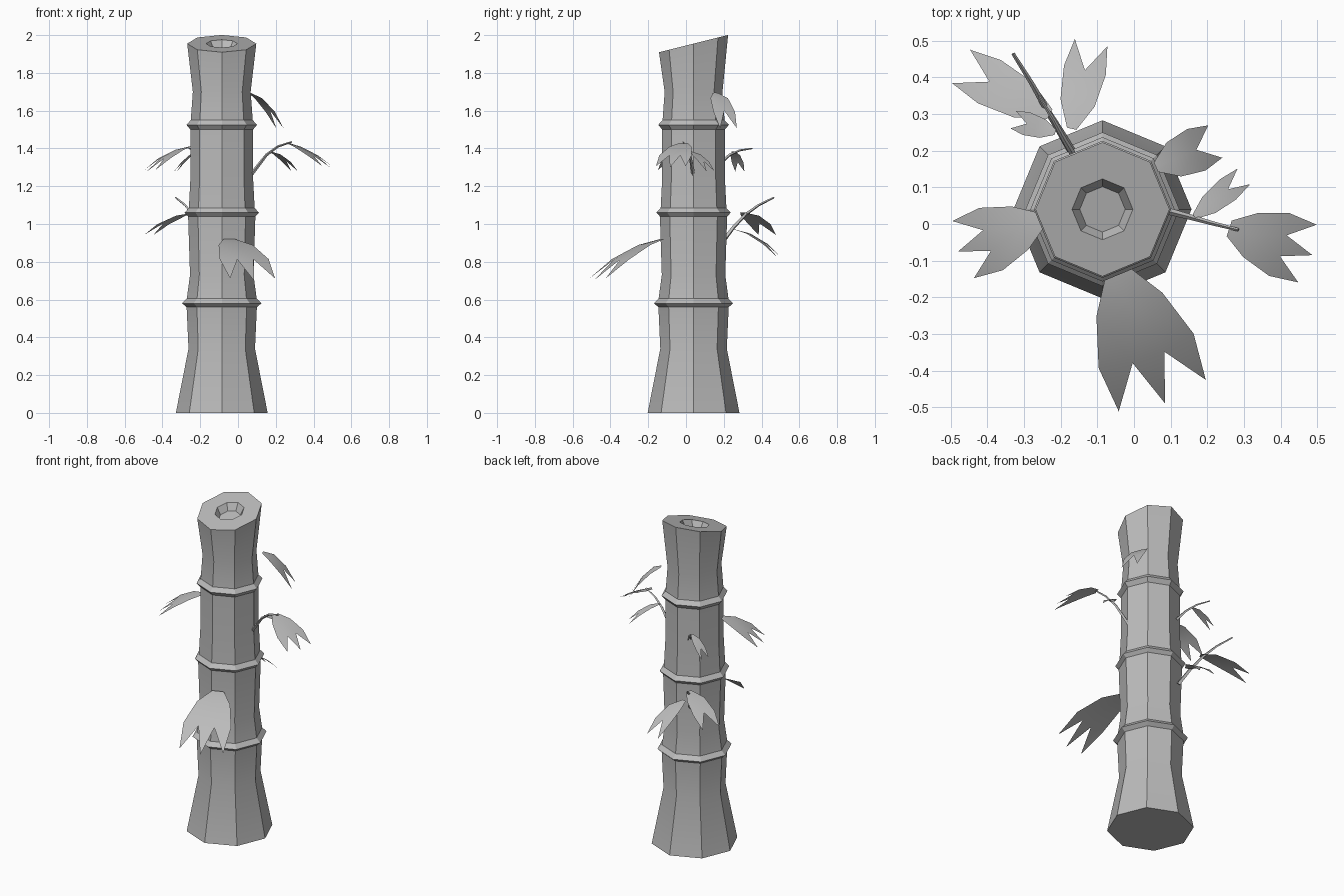
import bpy, bmesh, math
from mathutils import Vector

if "Cube" in bpy.data.objects:
    bpy.data.objects.remove(bpy.data.objects["Cube"])

mat = bpy.data.materials.new("plain_grey")
mat.diffuse_color = (0.5, 0.5, 0.5, 1)
mat.use_nodes = True
mat.node_tree.nodes["Principled BSDF"].inputs["Base Color"].default_value = mat.diffuse_color


def make_object(name, verts, faces, angle):
    me = bpy.data.meshes.new(name)
    me.from_pydata(verts, [], faces)
    bm = bmesh.new()
    bm.from_mesh(me)
    bmesh.ops.recalc_face_normals(bm, faces=bm.faces)
    if sum(f.normal.z for f in bm.faces) < 0 and name.startswith("leaf"):
        bmesh.ops.reverse_faces(bm, faces=bm.faces)
    bm.to_mesh(me)
    bm.free()
    me.materials.append(mat)
    ob = bpy.data.objects.new(name, me)
    bpy.context.collection.objects.link(ob)
    bpy.ops.object.select_all(action='DESELECT')
    ob.select_set(True)
    bpy.context.view_layer.objects.active = ob
    bpy.ops.object.shade_smooth_by_angle(angle=math.radians(angle))
    return ob


# Stalk: eight-sided profile with three raised joints and a slanted hollow top
CX, CY, N = -0.086, 0.04, 8
# radius, height, slope towards the back
profile = [(0.243, 0, 0), (0.176, 0.34, 0),
           (0.186, 0.56, 0), (0.21, 0.58, 0), (0.185, 0.605, 0),
           (0.168, 0.73, 0),
           (0.178, 1.04, 0), (0.197, 1.06, 0), (0.174, 1.085, 0),
           (0.166, 1.24, 0),
           (0.166, 1.50, 0), (0.187, 1.525, 0), (0.164, 1.55, 0),
           (0.153, 1.70, 0),
           (0.183, 1.955, 0.25), (0.083, 1.955, 0.25), (0.062, 1.915, 0.25)]
verts, faces = [], []
for r, z, slope in profile:
    for k in range(N):
        a = math.tau * k / N
        y = r * math.sin(a)
        verts.append((CX + r * math.cos(a), CY + y, z + slope * y))
for i in range(len(profile) - 1):
    for k in range(N):
        j = (k + 1) % N
        faces.append((i * N + k, i * N + j, (i + 1) * N + j, (i + 1) * N + k))
faces.append(tuple(reversed(range(N))))
last = (len(profile) - 1) * N
faces.append(tuple(range(last, last + N)))
make_object("stalk", verts, faces, 20)

# Leaf patterns: (along, across) points in fractions of the leaf length
THREE = ([(0, -.09), (0, 0), (0, .09), (.25, -.25), (.25, 0), (.25, .25),
          (.6, -.36), (.65, -.12), (.65, .12), (.6, .36),
          (.94, -.33), (1, 0), (.94, .33)],
         [(0, 1, 4, 3), (1, 2, 5, 4), (3, 4, 7, 6), (4, 8, 7), (4, 5, 9, 8),
          (6, 7, 10), (7, 8, 11), (8, 9, 12)])
TWO = ([(0, -.06), (0, 0), (0, .06), (.3, -.22), (.3, 0), (.3, .22),
        (.68, -.27), (.68, 0), (.68, .27), (1, -.21), (1, .21)],
       [(0, 1, 4, 3), (1, 2, 5, 4), (3, 4, 7, 6), (4, 5, 8, 7),
        (6, 7, 9), (7, 8, 10)])


def leaf(name, pattern, base, tip, width=1.0, arch=0.03, droop=0.25):
    base, tip = Vector(base), Vector(tip)
    d = tip - base
    flat = Vector((d.x, d.y, 0))
    length = flat.length
    side = Vector((-d.y, d.x, 0)) / length
    pts = []
    for t, s in pattern[0]:
        s *= width
        p = base + d * t + side * s * length
        p.z += arch * 4 * t * (1 - t) - droop * length * s * s
        pts.append(p)
    make_object(name, pts, pattern[1], 45)


leaf("leaf_front", THREE, (-.045, -.13, .92), (.085, -.49, .70), 1.0, .04)
leaf("leaf_left", THREE, (-.255, .01, 1.41), (-.48, -.075, 1.28), 1.05, .025)
leaf("leaf_right", THREE, (.26, -.012, 1.43), (.487, -.085, 1.30), 1.05, .02)
leaf("leaf_upper", TWO, (.06, .155, 1.695), (.222, .225, 1.51), 1.3, .035)
leaf("leaf_right_small", TWO, (.165, .02, 1.385), (.30, .13, 1.28), 0.75, .02)
leaf("leaf_back", TWO, (-.17, .26, .97), (-.117, .495, .825), 0.9, .03)
leaf("leaf_back_left", TWO, (-.23, .30, 1.06), (-.472, .43, .945), 0.9, .025)
leaf("leaf_back_small", TWO, (-.215, .25, 1.385), (-.33, .285, 1.28), 1.0, .015)


# Twigs: thin four-sided tapered tubes
def twig(name, path, radius):
    verts, faces = [], []
    n = len(path)
    pts = [Vector(p) for p in path]
    for i, p in enumerate(pts):
        t = (pts[min(i + 1, n - 1)] - pts[max(i - 1, 0)]).normalized()
        a = t.cross(Vector((0, 0, 1))).normalized()
        b = a.cross(t)
        r = radius * (1 - 0.6 * i / (n - 1))
        verts += [p + a * r, p + b * r, p - a * r, p - b * r]
    for i in range(n - 1):
        for k in range(4):
            j = (k + 1) % 4
            faces.append((i * 4 + k, i * 4 + j, i * 4 + 4 + j, i * 4 + 4 + k))
    faces += [(3, 2, 1, 0), tuple(range(n * 4 - 4, n * 4))]
    make_object(name, verts, faces, 30)


twig("twig_right", [(.06, .04, 1.25), (.10, .033, 1.30), (.15, .02, 1.365),
                    (.21, .003, 1.41), (.285, -.016, 1.435)], .011)
twig("twig_back", [(-.165, .19, .90), (-.20, .25, .98), (-.24, .315, 1.05),
                   (-.28, .385, 1.10), (-.33, .465, 1.14)], .012)
twig("twig_back_upper", [(-.16, .18, 1.32), (-.19, .23, 1.365),
                         (-.22, .285, 1.39), (-.26, .35, 1.40)], .009)
